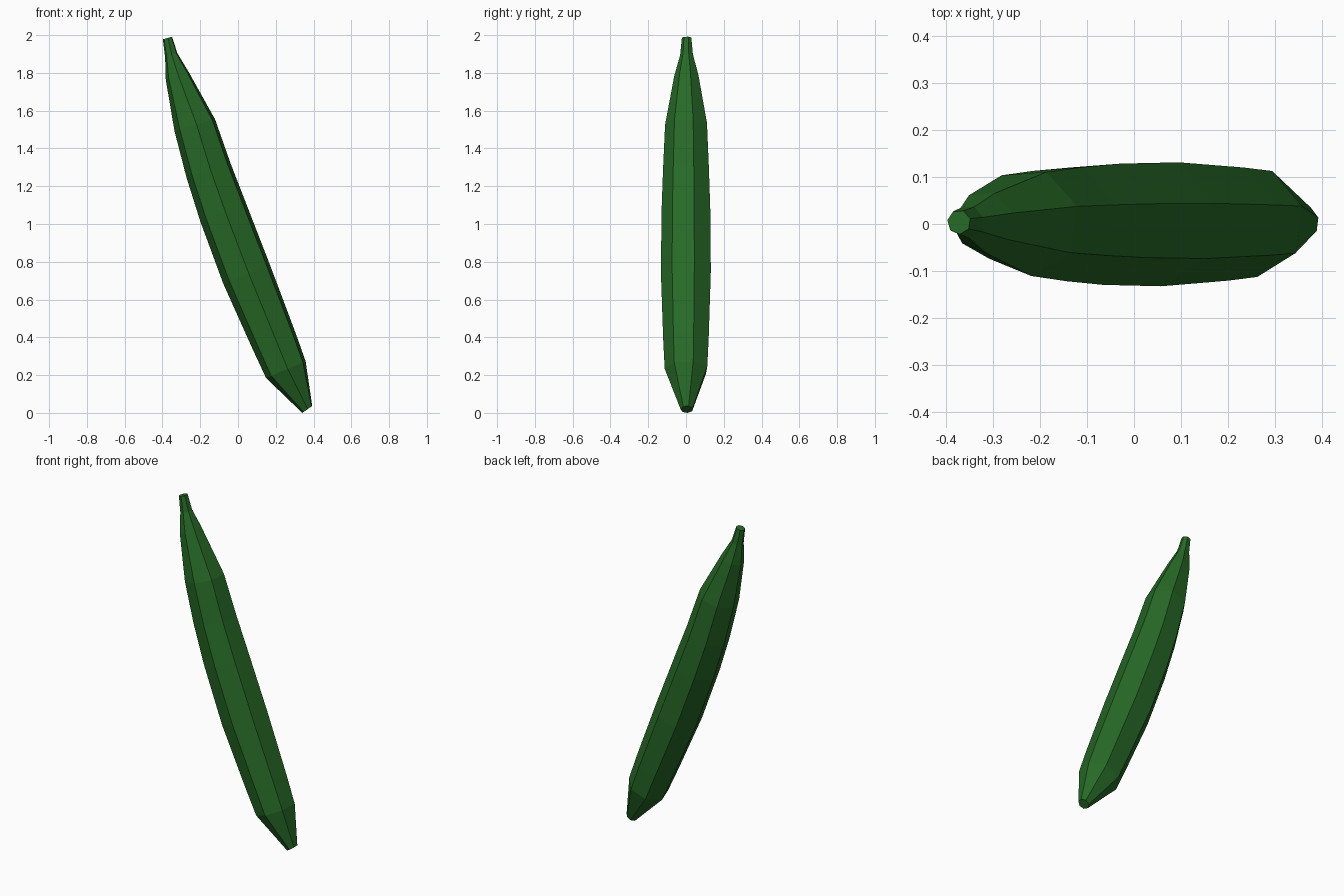
import bpy, bmesh
from math import sin, cos, radians

if "Cube" in bpy.data.objects:
    bpy.data.objects.remove(bpy.data.objects["Cube"])

SIDES = 7
START = 17      # turn of the section about the spine, degrees
Y0 = 0.004

# spine rings, bottom to top: x, z, radius, tilt in degrees
RINGS = [
    (0.367, 0.025, 0.033, 35),
    (0.255, 0.236, 0.117, 23),
    (0.192, 0.39, 0.125, 22),
    (0.048, 0.74, 0.137, 21),
    (-0.075, 1.065, 0.134, 19.5),
    (-0.154, 1.29, 0.126, 18),
    (-0.227, 1.53, 0.115, 16),
    (-0.32, 1.79, 0.066, 17),
    (-0.353, 1.90, 0.035, 18),
    (-0.373, 1.991, 0.026, 16),
]

bm = bmesh.new()


def ring(x, z, r, tilt):
    """Seven-sided section, tilted in the xz plane."""
    t = radians(tilt)
    verts = []
    for i in range(SIDES):
        a = radians(START + 360 * i / SIDES)
        u, v = r * cos(a), r * sin(a)
        verts.append(bm.verts.new((x + u * cos(t), Y0 + v, z + u * sin(t))))
    return verts


# skin and end caps
loops = [ring(*r) for r in RINGS]
for lo, hi in zip(loops, loops[1:]):
    for i in range(SIDES):
        j = (i + 1) % SIDES
        bm.faces.new((lo[i], lo[j], hi[j], hi[i]))
bm.faces.new(loops[0][::-1])
bm.faces.new(loops[-1])

# stand on the floor
low = min(v.co.z for v in bm.verts)
bmesh.ops.translate(bm, verts=bm.verts, vec=(0, 0, -low))
bmesh.ops.recalc_face_normals(bm, faces=bm.faces)

mesh = bpy.data.meshes.new("banana")
bm.to_mesh(mesh)
bm.free()
banana = bpy.data.objects.new("banana", mesh)
bpy.context.collection.objects.link(banana)

green = bpy.data.materials.new("green_skin")
green.diffuse_color = (0.02, 0.14, 0.02, 1)
green.use_nodes = True
green.node_tree.nodes["Principled BSDF"].inputs["Base Color"].default_value = green.diffuse_color
mesh.materials.append(green)
